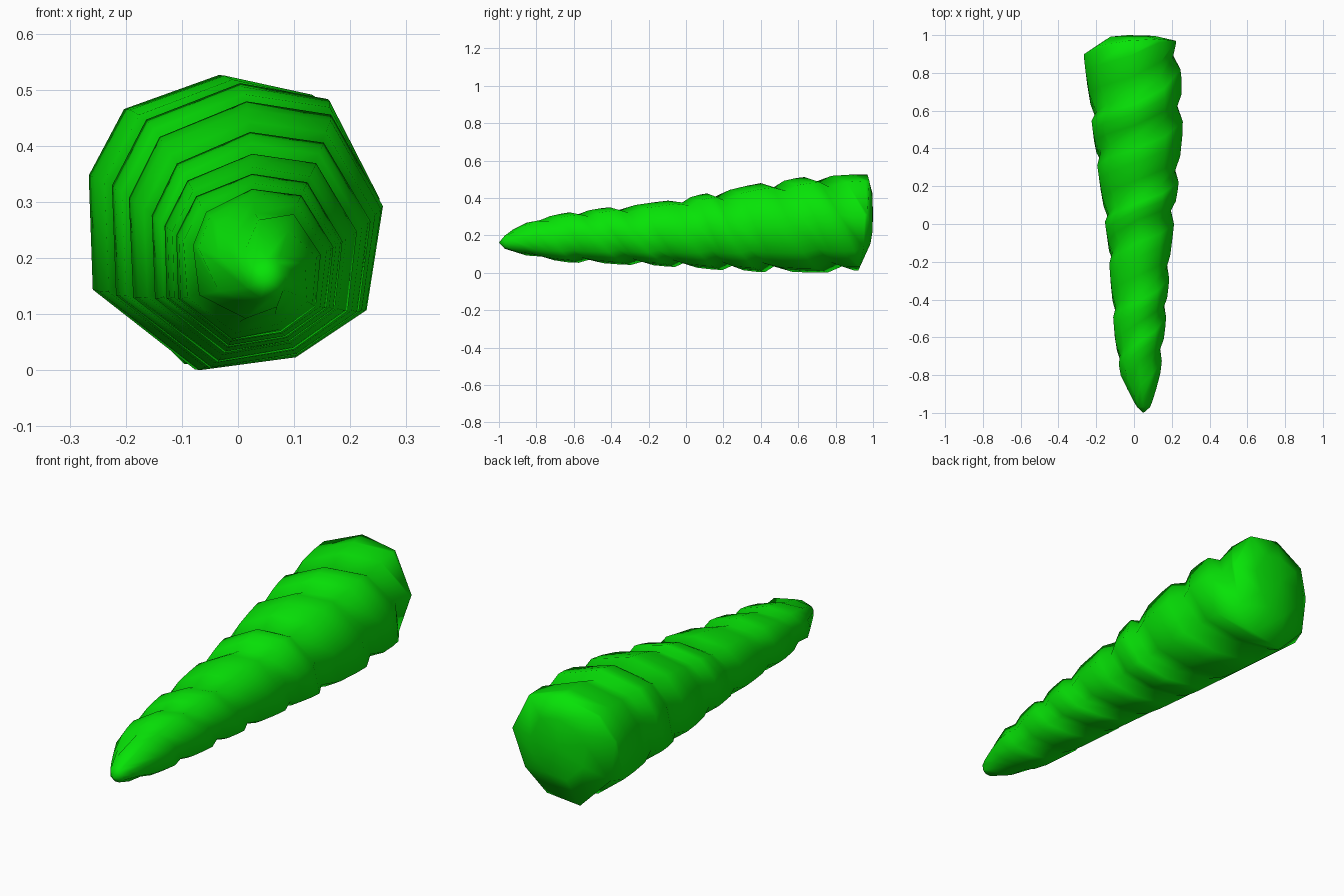
import bpy, bmesh, math

cube = bpy.data.objects.get("Cube")
if cube:
    bpy.data.objects.remove(cube, do_unlink=True)

# Columns around the horn: (angle, radius factor, y of the blunt end)
COLUMNS = [(161, 0.98, 0.9), (131, 1.02, 0.94), (90, 1.0, 0.97),
           (54, 1.07, 0.98), (10, 1.01, 0.97), (-33, 1.04, 0.95),
           (-67, 0.97, 0.93), (-105, 1.02, 0.92), (-154, 1.03, 0.9)]
SIDES = len(COLUMNS)

# Two grooves wind together: y at each quarter turn from left over the top
WINDS = [[-1.24, -1.1, -0.92, -0.78, -0.72, -0.58, -0.43, -0.24, -0.18, -0.02,
          0.08, 0.23, 0.36, 0.47, 0.64, 0.82, 0.95, 1.06, 1.2],
         [-0.98, -0.78, -0.65, -0.53, -0.46, -0.36, -0.23, -0.02,
          0.03, 0.15, 0.28, 0.45, 0.57, 0.68, 0.9, 1.05, 1.2]]

# Taper and centre line: (y, radius, centre x, centre z)
SPINE = [(-0.97, 0.035, 0.05, 0.165), (-0.92, 0.062, 0.045, 0.175),
         (-0.8, 0.108, 0.03, 0.185), (-0.63, 0.133, 0.025, 0.19),
         (-0.45, 0.148, 0.025, 0.198), (-0.1, 0.175, 0.025, 0.21),
         (0.2, 0.213, 0.02, 0.228), (0.4, 0.237, 0.015, 0.242),
         (0.62, 0.255, 0.005, 0.255), (0.78, 0.26, -0.01, 0.263),
         (0.98, 0.258, -0.035, 0.268)]
# Ridge profile between grooves: (phase, radius factor)
RIDGE = [(0.0, 0.88), (0.26, 0.99), (0.55, 1.01), (0.78, 1.01), (1.0, 0.88)]


def lerp(table, t, col):
    if t <= table[0][0]:
        return table[0][col]
    for a, b in zip(table, table[1:]):
        if t <= b[0]:
            return a[col] + (b[col] - a[col]) * (t - a[0]) / (b[0] - a[0])
    return table[-1][col]


def groove(k, angle):
    """Height along y of groove k at an angle."""
    wind = WINDS[k % 2]
    i = 4 * (k // 2) + (180 - angle) / 90
    n = min(max(math.floor(i), 0), len(wind) - 2)
    return wind[n] + (wind[n + 1] - wind[n]) * (i - n)


def horn_point(row, j):
    """Point on a helically sheared grid, trimmed at both ends."""
    angle, scale, rim = COLUMNS[j % SIDES]
    angle -= 360 * (j // SIDES)
    k, step = divmod(row, len(RIDGE) - 1)
    near, far = groove(k, angle), groove(k + 1, angle)
    y = min(max(near + (far - near) * RIDGE[step][0], -0.97), rim)
    # Trimmed points may lie in another ridge
    k = max(n for n in range(-8, 12) if groove(n, angle) <= y)
    near, far = groove(k, angle), groove(k + 1, angle)
    factor = lerp(RIDGE, (y - near) / (far - near), 1) * scale
    fade = min(1.0, max(0.0, (y + 0.95) / 0.15))
    r = lerp(SPINE, y, 1) * (1 + (factor - 1) * fade)
    a = math.radians(angle)
    return (lerp(SPINE, y, 2) + r * math.cos(a), y,
            lerp(SPINE, y, 3) + r * math.sin(a))


bm = bmesh.new()

# Twisted body
grid = [[bm.verts.new(horn_point(i, j)) for j in range(SIDES + 1)]
        for i in range(-8, 37)]
for lower, upper in zip(grid, grid[1:]):
    for j in range(SIDES):
        bm.faces.new((lower[j], lower[j + 1], upper[j + 1], upper[j]))


def fan(ring, centre):
    for j in range(SIDES):
        bm.faces.new((ring[j], ring[j + 1], centre))


# Pointed tip
fan(grid[0], bm.verts.new((0.05, -1.0, 0.163)))

# Domed blunt end with a rounded middle ring
centre = bm.verts.new((-0.03, 1.0, 0.31))
inner = []
for v in grid[-1][:-1]:
    p = v.co.lerp(centre.co, 0.45)
    p.y = min(p.y + 0.025, 0.996)
    inner.append(bm.verts.new(p))
inner.append(inner[0])
for j in range(SIDES):
    bm.faces.new((grid[-1][j], grid[-1][j + 1], inner[j + 1], inner[j]))
fan(inner, centre)

bmesh.ops.remove_doubles(bm, verts=bm.verts, dist=0.002)
bmesh.ops.dissolve_degenerate(bm, edges=bm.edges, dist=0.001)
bmesh.ops.recalc_face_normals(bm, faces=bm.faces)
low = min(v.co.z for v in bm.verts)
for v in bm.verts:
    v.co.z -= low

mesh = bpy.data.meshes.new("spiral_horn")
bm.to_mesh(mesh)
bm.free()
horn = bpy.data.objects.new("spiral_horn", mesh)
bpy.context.collection.objects.link(horn)

# Single bright green
green = bpy.data.materials.new("bright_green")
green.use_nodes = True
colour = (0.002, 0.77, 0.002, 1.0)
green.diffuse_color = colour
green.node_tree.nodes["Principled BSDF"].inputs["Base Color"].default_value = colour
mesh.materials.append(green)

bpy.context.view_layer.objects.active = horn
horn.select_set(True)
bpy.ops.object.shade_smooth_by_angle(angle=math.radians(100))
